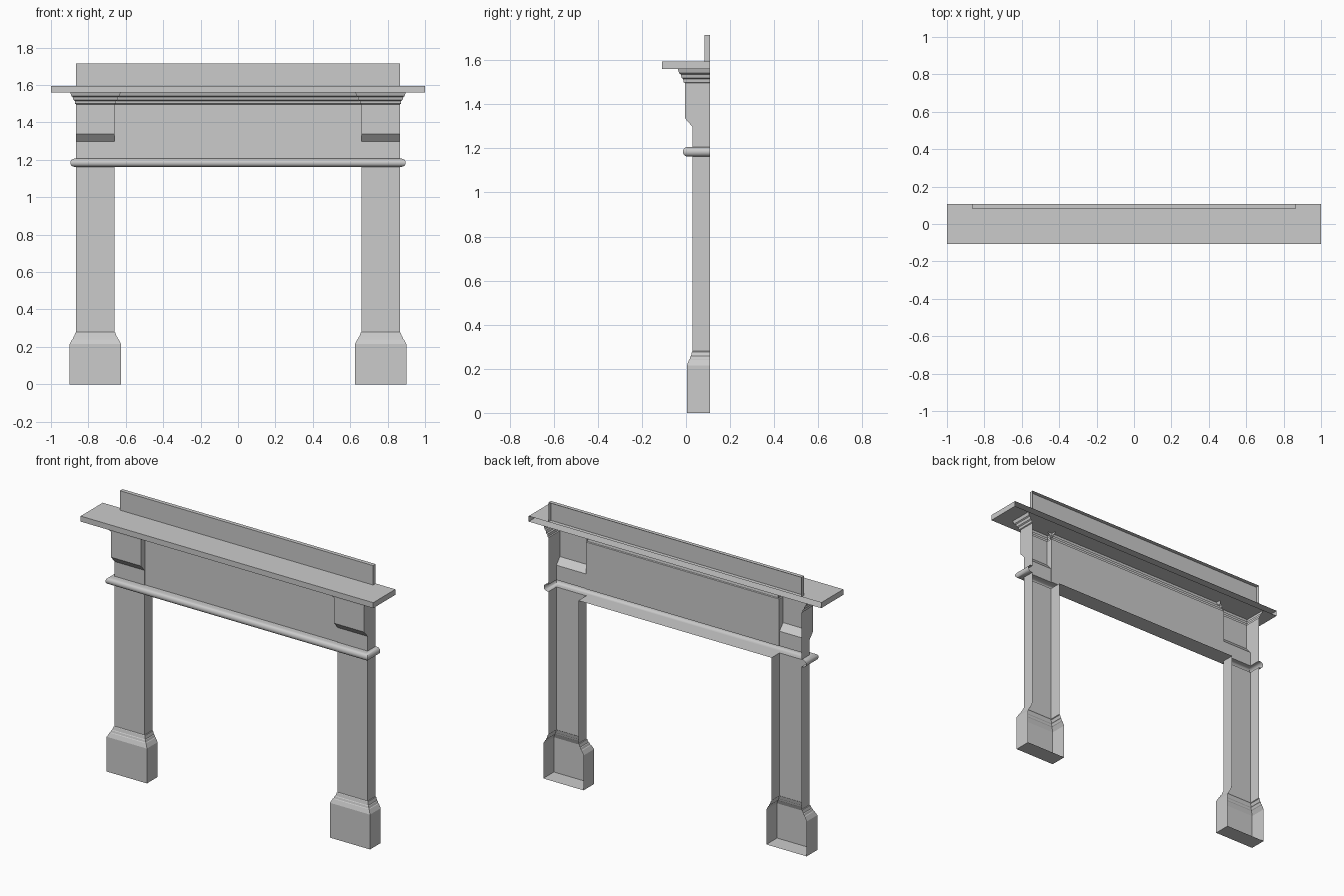
import bpy
import bmesh
import math

if "Cube" in bpy.data.objects:
    bpy.data.objects.remove(bpy.data.objects["Cube"])

BACK = 0.108      # open back plane against the wall
IN, OUT = 0.66, 0.865   # inner and outer edge of a leg
FACE = 0.03       # front of legs
PANEL = 0.034     # front of the central panel
BLOCK = -0.005    # front of the upper blocks

paint = bpy.data.materials.new("warm_grey_paint")
paint.diffuse_color = (0.6, 0.6, 0.6, 1)
paint.use_nodes = True
paint.node_tree.nodes["Principled BSDF"].inputs["Base Color"].default_value = paint.diffuse_color


def finish(name, bm, mirror=False):
    me = bpy.data.meshes.new(name)
    bm.to_mesh(me)
    bm.free()
    me.materials.append(paint)
    ob = bpy.data.objects.new(name, me)
    bpy.context.collection.objects.link(ob)
    if mirror:
        ob.modifiers.new("mirror", 'MIRROR').use_axis[0] = True
    return ob


def shell(name, rows, inner_back=BACK, mirror=False, bottom=False, top=False):
    """Open-backed shell lofted through rows of (z, x0, x1, front y)."""
    bm = bmesh.new()
    rings = [[bm.verts.new(p) for p in ((x0, inner_back, z), (x0, y, z),
                                        (x1, y, z), (x1, BACK, z))]
             for z, x0, x1, y in rows]
    for lo, hi in zip(rings, rings[1:]):
        for i in range(3):
            bm.faces.new((lo[i], lo[i + 1], hi[i + 1], hi[i]))
    if bottom:
        bm.faces.new(rings[0][::-1])
    if top:
        bm.faces.new(rings[-1])
    return finish(name, bm, mirror)


def plates(name, z, rects, up, mirror=False):
    """Flat horizontal faces given as (x0, x1, y0, y1)."""
    bm = bmesh.new()
    for x0, x1, y0, y1 in rects:
        vs = [bm.verts.new((x, y, z)) for x, y in
              ((x0, y0), (x1, y0), (x1, y1), (x0, y1))]
        bm.faces.new(vs if up else vs[::-1])
    return finish(name, bm, mirror)


def grow(z, d, front, k=1.0):
    return (z, IN - d, OUT + d, front - d * k)


# legs: plinth, stepped cap and shaft
cap = [(0, .035), (.215, .035), (.24, .022), (.243, .018),
       (.255, .014), (.258, .010), (.277, .004), (.28, 0)]
shell("leg", [grow(z, d, FACE, .75) for z, d in cap] + [grow(1.163, 0, FACE)],
      mirror=True, bottom=True)

# upper blocks with a sloped underside
shell("upper_block", [grow(1.206, 0, FACE), grow(1.297, 0, FACE),
                      grow(1.337, 0, BLOCK), grow(1.497, 0, BLOCK)],
      inner_back=PANEL, mirror=True)

# stepped crown moulding around the blocks and along the panel
crown = [(1.497, 0), (1.5, .006), (1.515, .008), (1.52, .015),
         (1.536, .019), (1.541, .026), (1.56, .032)]
shell("block_crown", [grow(z, d, BLOCK) for z, d in crown],
      inner_back=PANEL, mirror=True)

bm = bmesh.new()
prof = [(1.206, 0)] + crown
cols = [[bm.verts.new((s * IN, PANEL - d, z)) for s in (-1, 1)] for z, d in prof]
for a, b in zip(cols, cols[1:]):
    bm.faces.new((a[0], a[1], b[1], b[0]))
finish("central_panel", bm)

# half-round rail wrapping the front and both ends
R, RX, RY, RZ = .0215, .875, .007, 1.1845
arc = [math.pi * (i / 12 - .5) for i in range(13)]
rail = shell("round_rail", [(RZ + R * math.sin(a), -RX - R * math.cos(a),
                             RX + R * math.cos(a), RY - R * math.cos(a)) for a in arc])
bpy.context.view_layer.objects.active = rail
rail.select_set(True)
bpy.ops.object.shade_smooth_by_angle(angle=math.radians(35))

# flat ledges closing the rail above and below
around = [(IN, OUT, RY, FACE), (OUT, RX, RY, BACK)]
plates("rail_underside", RZ - R, around + [(0, IN, RY, BACK)], False, True)
plates("rail_top", RZ + R, around + [(0, IN, RY, PANEL)], True, True)

# mantel shelf and backboard
shell("mantel_shelf", [(1.56, -1, 1, -.108), (1.594, -1, 1, -.108)],
      bottom=True, top=True)
shell("backboard", [(1.594, -OUT, OUT, .083), (1.714, -OUT, OUT, .083)], top=True)
